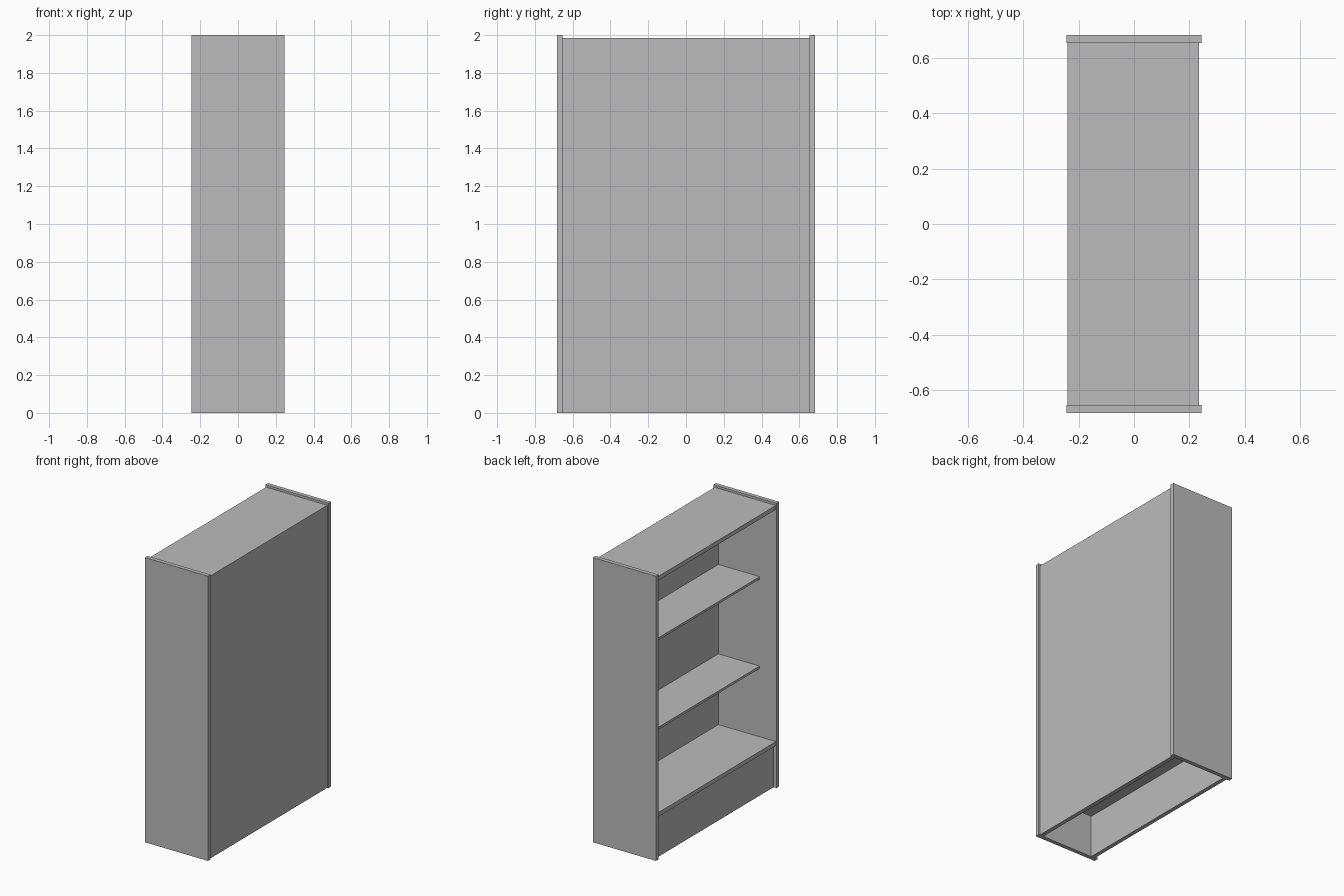
import bpy

old = bpy.data.objects.get("Cube")
if old:
    bpy.data.objects.remove(old, do_unlink=True)

# One plain grey for the whole bookcase
GREY = (0.5, 0.5, 0.5, 1.0)
mat = bpy.data.materials.new("grey board")
mat.use_nodes = True
mat.diffuse_color = GREY
mat.node_tree.nodes["Principled BSDF"].inputs["Base Color"].default_value = GREY


def board(name, x, y, z):
    """Add a flat board spanning the given (low, high) ranges."""
    spans = (x, y, z)
    bpy.ops.mesh.primitive_cube_add(size=1, location=[(a + b) / 2 for a, b in spans])
    obj = bpy.context.object
    obj.name = obj.data.name = name
    obj.scale = [b - a for a, b in spans]
    bpy.ops.object.transform_apply(location=False, rotation=False, scale=True)
    obj.data.materials.append(mat)
    return obj


T = 0.029               # main board thickness
HALF_X = 0.245          # half depth of the side panels
HALF_Y = 0.684          # half width of the bookcase
FRONT, BACK = -0.24, 0.236
TOP = 1.984
inner = (-HALF_Y + T, HALF_Y - T)

# Side panels, standing proud of everything else
for side, s in (("left", -1), ("right", 1)):
    edges = sorted((s * HALF_Y, s * (HALF_Y - T)))
    board(f"side_panel_{side}", (-HALF_X, HALF_X), edges, (0, 2))

# Top, back, base shelf and recessed kick board
board("top_panel", (FRONT, BACK), inner, (TOP - T, TOP))
board("back_panel", (BACK - T, BACK), inner, (0, TOP - T))
board("base_shelf", (FRONT, BACK - T), inner, (0.325 - T, 0.325))
board("kick_board", (-0.222, -0.222 + T), inner, (0, 0.325 - T))

# Thinner, shallower middle shelves
for name, height in (("lower_shelf", 0.822), ("upper_shelf", 1.45)):
    board(name, (-0.114, BACK - T), inner, (height - 0.017, height))
